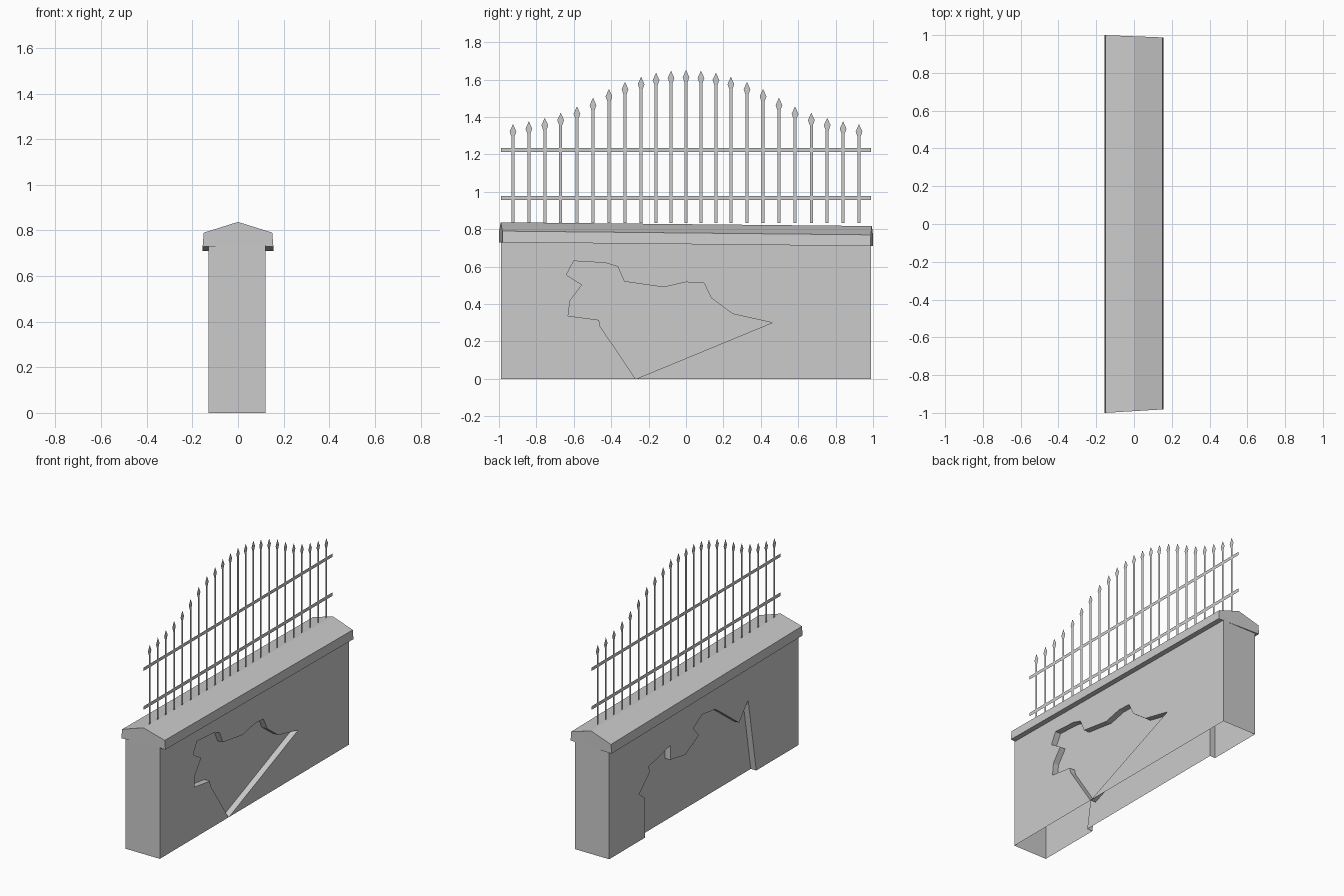
import bpy

if "Cube" in bpy.data.objects:
    bpy.data.objects.remove(bpy.data.objects["Cube"])

# One plain stone grey for everything
grey = bpy.data.materials.new("stone_grey")
grey.use_nodes = True
COLOUR = (0.6, 0.6, 0.6, 1)
grey.diffuse_color = COLOUR
grey.node_tree.nodes["Principled BSDF"].inputs["Base Color"].default_value = COLOUR


def make_object(name, polygons):
    """Mesh object from a list of polygons, each a list of points."""
    index, faces = {}, []
    for poly in polygons:
        faces.append([index.setdefault(tuple(p), len(index)) for p in poly])
    mesh = bpy.data.meshes.new(name)
    mesh.from_pydata(list(index), [], faces)
    mesh.materials.append(grey)
    mesh.update()
    obj = bpy.data.objects.new(name, mesh)
    bpy.context.collection.objects.link(obj)
    return obj


# Wall: two long faces with broken-plaster recesses, two ends, open base
HALF, TOP, DEPTH = 0.99, 0.735, 0.04
LEFT_X, RIGHT_X = -0.13, 0.12


def wall_side(x, path):
    """Long face at x; path (y, z) runs up from the base and back to it."""
    s = 1 if x > 0 else -1
    outer = [(x, y, z) for y, z in path]
    inner = [(x - s * DEPTH, y, z) for y, z in path]
    polys = [[(x, -HALF, 0), *outer, (x, HALF, 0), (x, HALF, TOP), (x, -HALF, TOP)],
             inner[::-1]]
    for i in range(len(path) - 1):
        polys.append([outer[i + 1], outer[i], inner[i], inner[i + 1]])
    return polys if s > 0 else [p[::-1] for p in polys]


right_break = [(-.27, 0), (-.46, .283), (-.465, .315), (-.63, .337), (-.62, .417),
               (-.556, .503), (-.64, .556), (-.6, .63), (-.43, .62), (-.365, .6),
               (-.33, .52), (-.12, .49), (0, .517), (.096, .513), (.134, .433),
               (.25, .347), (.46, .3), (-.267, 0)]
left_break = [(-.55, 0), (-.465, .498), (-.37, .385), (-.19, .52), (-.12, .57),
              (.016, .587), (.11, .53), (.05, .463), (.194, .388), (.35, .414),
              (.35, .51), (.58, .454), (.56, .42), (.676, .31), (.613, .26), (.613, 0)]

wall = wall_side(RIGHT_X, right_break) + wall_side(LEFT_X, left_break)
for y in (-HALF, HALF):
    end = [(LEFT_X, y, 0), (RIGHT_X, y, 0), (RIGHT_X, y, TOP), (LEFT_X, y, TOP)]
    wall.append(end if y < 0 else end[::-1])
make_object("wall", wall)

# Coping: gabled profile, sagging slightly to the back, with skewed ends
profile = [(-.155, .73), (.155, .73), (.15, .79), (0, .837), (-.15, .79)]


def coping_end(y, sag, skew):
    return [(x, y + skew * (x + .155), z - sag) for x, z in profile]


front = coping_end(-1, 0, .06)
back = coping_end(1, .02, -.04)
coping = [front, back[::-1]]
for i in range(len(profile)):
    j = (i + 1) % len(profile)
    coping.append([front[j], front[i], back[i], back[j]])
make_object("coping", coping)

# Railing: flat bars and spear-headed pickets in the middle plane
rails = []
for low, high in ((.955, .978), (1.213, 1.235)):
    rails.append([(0, -HALF, low), (0, HALF, low), (0, HALF, high), (0, -HALF, high)])
make_object("railing_bars", rails)

# Distance from the middle and tip height of each picket
picket_rows = [(0, 1.652), (.08, 1.648), (.16, 1.637), (.24, 1.615), (.326, 1.588),
               (.412, 1.55), (.497, 1.503), (.583, 1.457), (.67, 1.423),
               (.755, 1.396), (.84, 1.377), (.925, 1.362)]
BASE, STEM, BARB = .833, .008, .018
pickets = []
for offset, tip in picket_rows:
    for y in {offset, -offset}:
        half = [(STEM, BASE), (STEM, tip - .068), (BARB, tip - .04)]
        pickets.append([(0, y + w, z) for w, z in half] + [(0, y, tip)]
                       + [(0, y - w, z) for w, z in half[::-1]])
make_object("railing_pickets", pickets)
